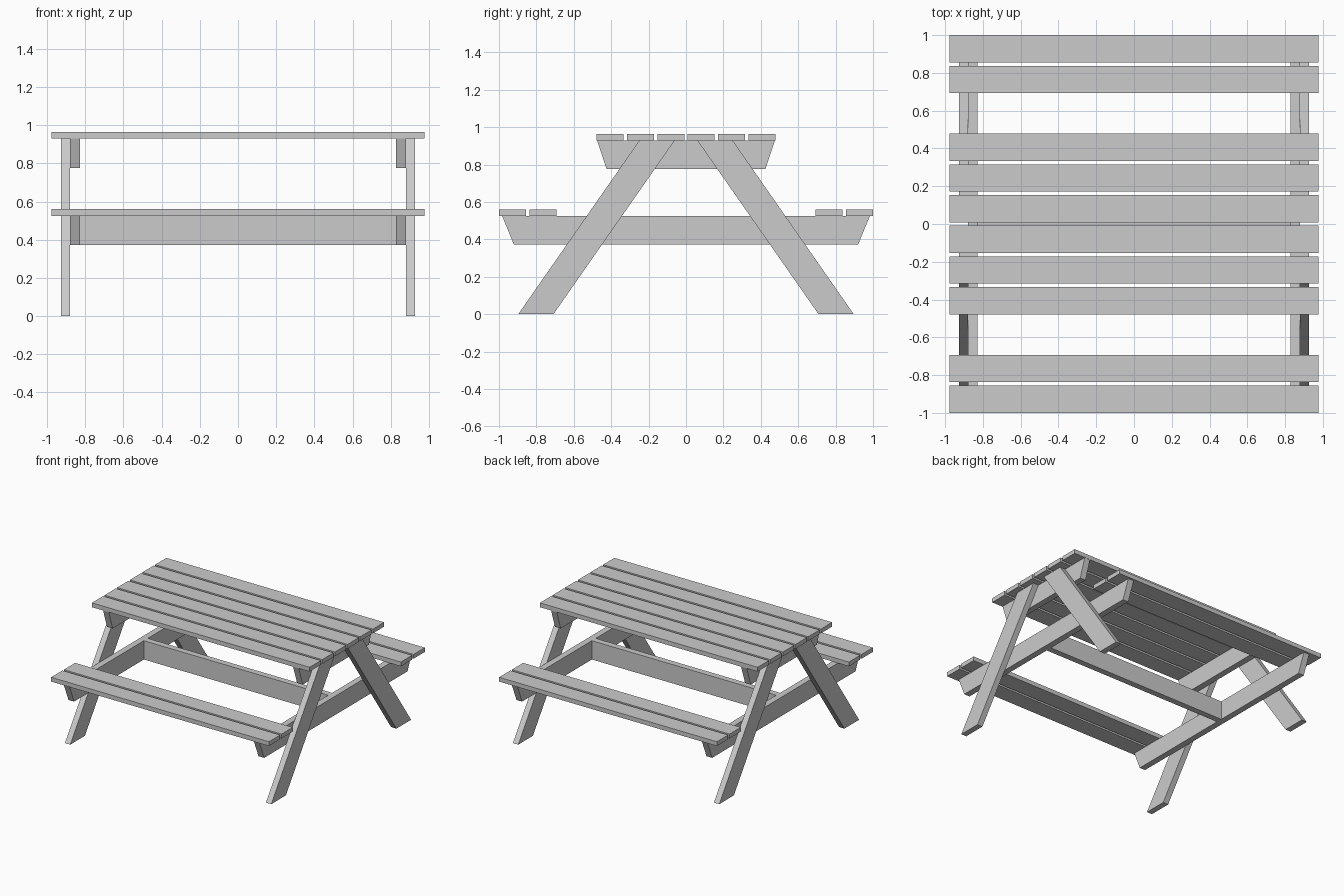
import bpy

if "Cube" in bpy.data.objects:
    bpy.data.objects.remove(bpy.data.objects["Cube"])


def prism(name, profile, x0, x1):
    """Extrude a (y, z) profile along x from x0 to x1."""
    n = len(profile)
    verts = [(x, y, z) for x in (x0, x1) for y, z in profile]
    faces = [tuple(reversed(range(n))), tuple(range(n, 2 * n))]
    faces += [(i, (i + 1) % n, n + (i + 1) % n, n + i) for i in range(n)]
    mesh = bpy.data.meshes.new(name)
    mesh.from_pydata(verts, [], faces)
    obj = bpy.data.objects.new(name, mesh)
    bpy.context.collection.objects.link(obj)
    return obj


def mirror(obj, x=False, y=False):
    mod = obj.modifiers.new("mirror", 'MIRROR')
    mod.use_axis = (x, y, False)
    mod.use_mirror_merge = False


def rect(y0, y1, z0, z1):
    return [(y0, z0), (y1, z0), (y1, z1), (y0, z1)]


LENGTH = 0.978      # half length of the planks
WIDTH, PITCH = 0.144, 0.1625
TOP_Z, SEAT_Z, THICK = 0.93, 0.525, 0.035

# Table top planks
for i in range(3):
    y = 0.009 + i * PITCH
    mirror(prism("top_plank", rect(y, y + WIDTH, TOP_Z, TOP_Z + THICK),
                 -LENGTH, LENGTH), y=True)

# Bench planks
for i in range(2):
    y = 0.6935 + i * PITCH
    mirror(prism("seat_plank", rect(y, y + WIDTH, SEAT_Z, SEAT_Z + THICK),
                 -LENGTH, LENGTH), y=True)

# Tapered cross beams under the top and the benches
for name, bottom, top, z in (("top_beam", 0.425, 0.476, TOP_Z),
                             ("seat_beam", 0.92, 0.983, SEAT_Z)):
    profile = [(-bottom, z - 0.153), (bottom, z - 0.153), (top, z), (-top, z)]
    mirror(prism(name, profile, 0.828, 0.879), x=True)

# Slanted legs, outside the beams
mirror(prism("leg", [(0.709, 0), (0.897, 0), (0.249, TOP_Z), (0.06, TOP_Z)],
             0.879, 0.927), x=True, y=True)

# Long stretcher joining the seat beams
prism("stretcher", rect(-0.025, 0.025, SEAT_Z - 0.153, SEAT_Z), -0.828, 0.828)
